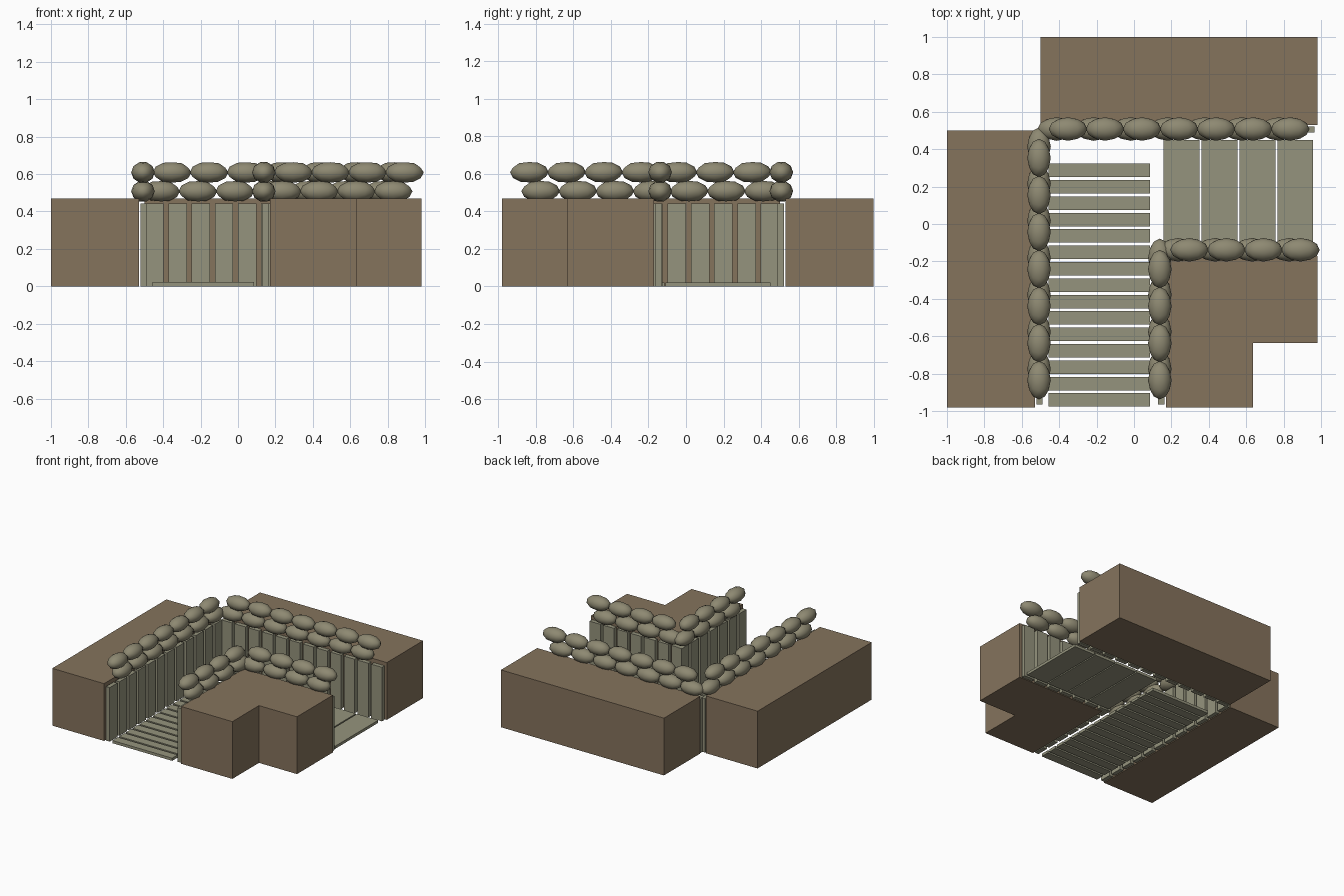
import bpy, bmesh
from mathutils import Matrix, Vector

cube = bpy.data.objects.get("Cube")
if cube:
    bpy.data.objects.remove(cube, do_unlink=True)


def material(name, rgb):
    m = bpy.data.materials.new(name)
    m.use_nodes = True
    m.diffuse_color = (*rgb, 1)
    m.node_tree.nodes["Principled BSDF"].inputs["Base Color"].default_value = (*rgb, 1)
    return m


earth = material("brown earth", (0.235, 0.172, 0.108))
wood = material("weathered wood", (0.30, 0.295, 0.205))
canvas = material("sandbag canvas", (0.27, 0.25, 0.168))


def finish(bm, name, mat):
    bmesh.ops.recalc_face_normals(bm, faces=bm.faces)
    me = bpy.data.meshes.new(name)
    bm.to_mesh(me)
    bm.free()
    me.materials.append(mat)
    ob = bpy.data.objects.new(name, me)
    bpy.context.collection.objects.link(ob)
    return ob


def add_box(bm, lo, hi):
    lo, hi = Vector(lo), Vector(hi)
    size = Matrix.Diagonal((*(hi - lo), 1))
    bmesh.ops.create_cube(bm, size=1, matrix=Matrix.Translation((lo + hi) / 2) @ size)


def diagonal(bm):
    """Reflect across the trench's diagonal: (x, y) becomes (-y, -x)."""
    for v in bm.verts:
        v.co.x, v.co.y = -v.co.y, -v.co.x


TOP = 0.47

# Earth banks on the two outer sides
for name, flip in (("back_bank", False), ("left_bank", True)):
    bm = bmesh.new()
    add_box(bm, (-0.50, 0.53, 0), (0.98, 1.0, TOP))
    if flip:
        diagonal(bm)
    finish(bm, name, earth)

# Notched earth bank on the inner corner
bm = bmesh.new()
outline = [(0.17, -0.17), (0.17, -0.98), (0.635, -0.98),
           (0.635, -0.635), (0.98, -0.635), (0.98, -0.17)]
base = bm.faces.new([bm.verts.new((x, y, 0)) for x, y in outline])
top = bmesh.ops.extrude_face_region(bm, geom=[base])
bmesh.ops.translate(bm, vec=(0, 0, TOP),
                    verts=[g for g in top["geom"] if isinstance(g, bmesh.types.BMVert)])
finish(bm, "inner_bank", earth)


# Upright plank walls
def plank_wall(name, y, count, flip):
    bm = bmesh.new()
    for i in range(count):
        x = 0.917 - 0.124 * i
        add_box(bm, (x - 0.049, y - 0.017, 0), (x + 0.049, y + 0.017, 0.443))
    if flip:
        diagonal(bm)
    finish(bm, name, wood)


# Sandbag rows, two layers staggered by part of a bag
def sandbag_row(name, y, count, end, flip):
    bm = bmesh.new()
    for layer, (z, shift) in enumerate(((0.508, -0.06), (0.609, 0))):
        for i in range(count):
            place = Matrix.Translation((end + shift - 0.198 * i, y, z))
            turn = Matrix.Rotation(1.5708, 4, "Y")
            size = Matrix.Diagonal((0.103, 0.063, 0.057, 1))
            bmesh.ops.create_icosphere(bm, subdivisions=2, radius=1,
                                       matrix=place @ size @ turn)
    if flip:
        diagonal(bm)
    for f in bm.faces:
        f.smooth = True
    finish(bm, name, canvas)


for side, flip in (("back", False), ("left", True)):
    plank_wall(side + "_outer_planks", 0.505, 12, flip)
    plank_wall(side + "_inner_planks", -0.145, 7, flip)
    sandbag_row(side + "_outer_sandbags", 0.508, 7, 0.835, flip)
    sandbag_row(side + "_inner_sandbags", -0.138, 4, 0.89 if not flip else 0.835, flip)

# Narrow duckboard slats along the front passage
bm = bmesh.new()
for i in range(15):
    y = 0.287 - 0.0877 * i
    add_box(bm, (-0.457, y - 0.036, 0), (0.086, y + 0.036, 0.022))
finish(bm, "passage_slats", wood)

# Wide floor boards in the side passage
bm = bmesh.new()
for i in range(4):
    x = 0.255 + 0.2023 * i
    add_box(bm, (x - 0.096, -0.11, 0), (x + 0.096, 0.45, 0.022))
finish(bm, "passage_boards", wood)
